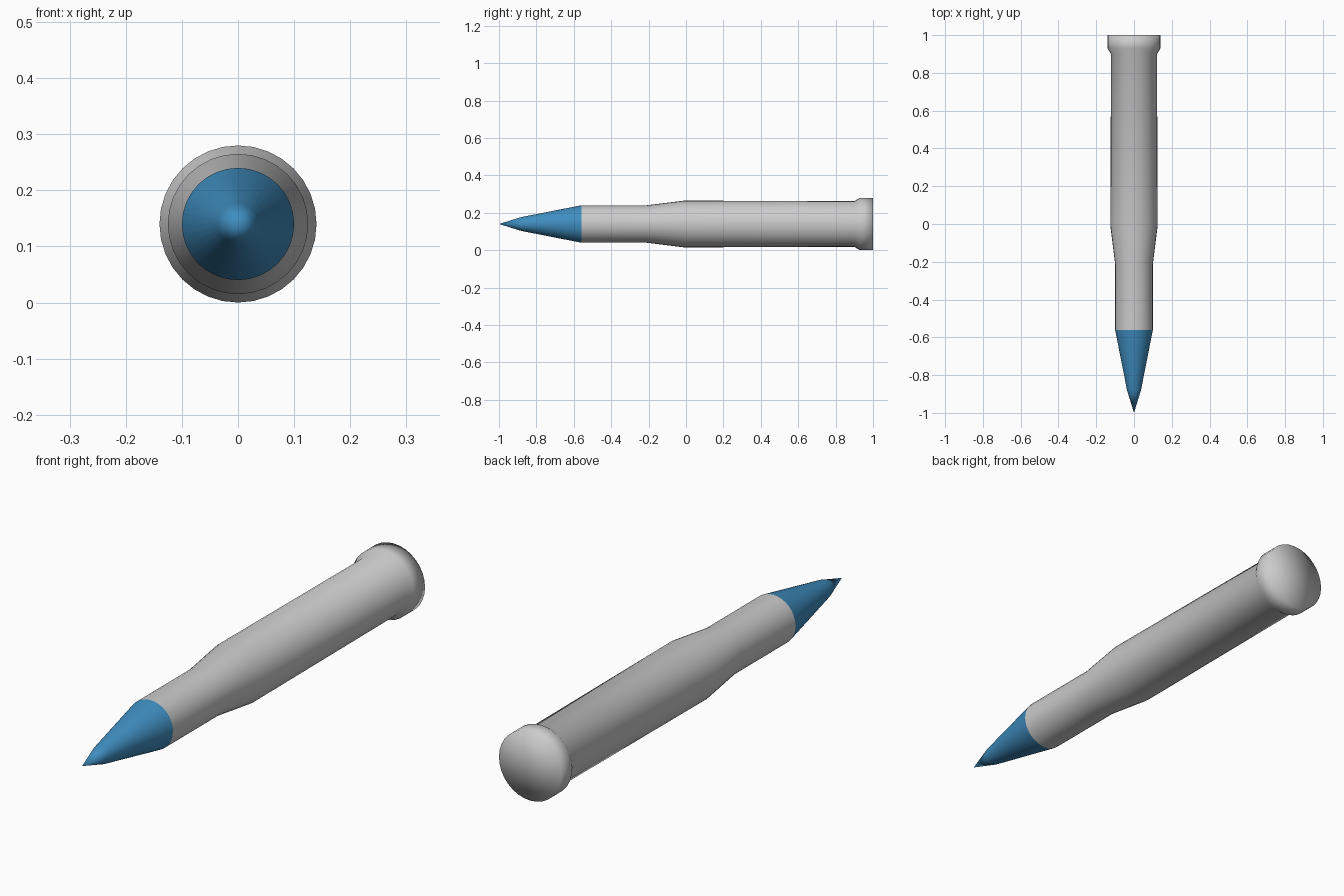
import bpy, bmesh, math

if "Cube" in bpy.data.objects:
    bpy.data.objects.remove(bpy.data.objects["Cube"])

SIDES = 32
AXIS_Z = 0.14


def lathe(name, profile, color=None):
    """Revolve (y, radius) points about the long axis; radius 0 makes a pole."""
    bm = bmesh.new()
    rings = []
    for y, r in profile:
        if r == 0:
            rings.append([bm.verts.new((0, y, AXIS_Z))] * SIDES)
        else:
            angles = [2 * math.pi * i / SIDES for i in range(SIDES)]
            rings.append([bm.verts.new((r * math.cos(a), y, AXIS_Z + r * math.sin(a)))
                          for a in angles])
    for a, b in zip(rings, rings[1:]):
        for i in range(SIDES):
            j = (i + 1) % SIDES
            bm.faces.new(list(dict.fromkeys((a[i], b[i], b[j], a[j]))))
    bmesh.ops.recalc_face_normals(bm, faces=bm.faces)
    for f in bm.faces:
        f.smooth = True
    mesh = bpy.data.meshes.new(name)
    bm.to_mesh(mesh)
    bm.free()
    obj = bpy.data.objects.new(name, mesh)
    bpy.context.collection.objects.link(obj)
    if color:
        mat = bpy.data.materials.new(name + "_paint")
        mat.diffuse_color = color
        mat.use_nodes = True
        mat.node_tree.nodes["Principled BSDF"].inputs["Base Color"].default_value = mat.diffuse_color
        mesh.materials.append(mat)
    # make sure the open shells face outward
    f = mesh.polygons[SIDES // 4 + SIDES]
    if f.normal.x * f.center.x + f.normal.z * (f.center.z - AXIS_Z) < 0:
        mesh.flip_normals()
    return obj


# Pointed blue nose
lathe("nose_cone", [(-1.0, 0), (-0.88, 0.037), (-0.56, 0.10)],
      (0.05, 0.27, 0.53, 1))

# Neck, shoulder, body, flared rim and end cap
lathe("casing", [(-0.56, 0.10), (-0.21, 0.10), (-0.01, 0.125), (0.90, 0.122),
                 (0.93, 0.14), (1.0, 0.14), (1.0, 0)])
